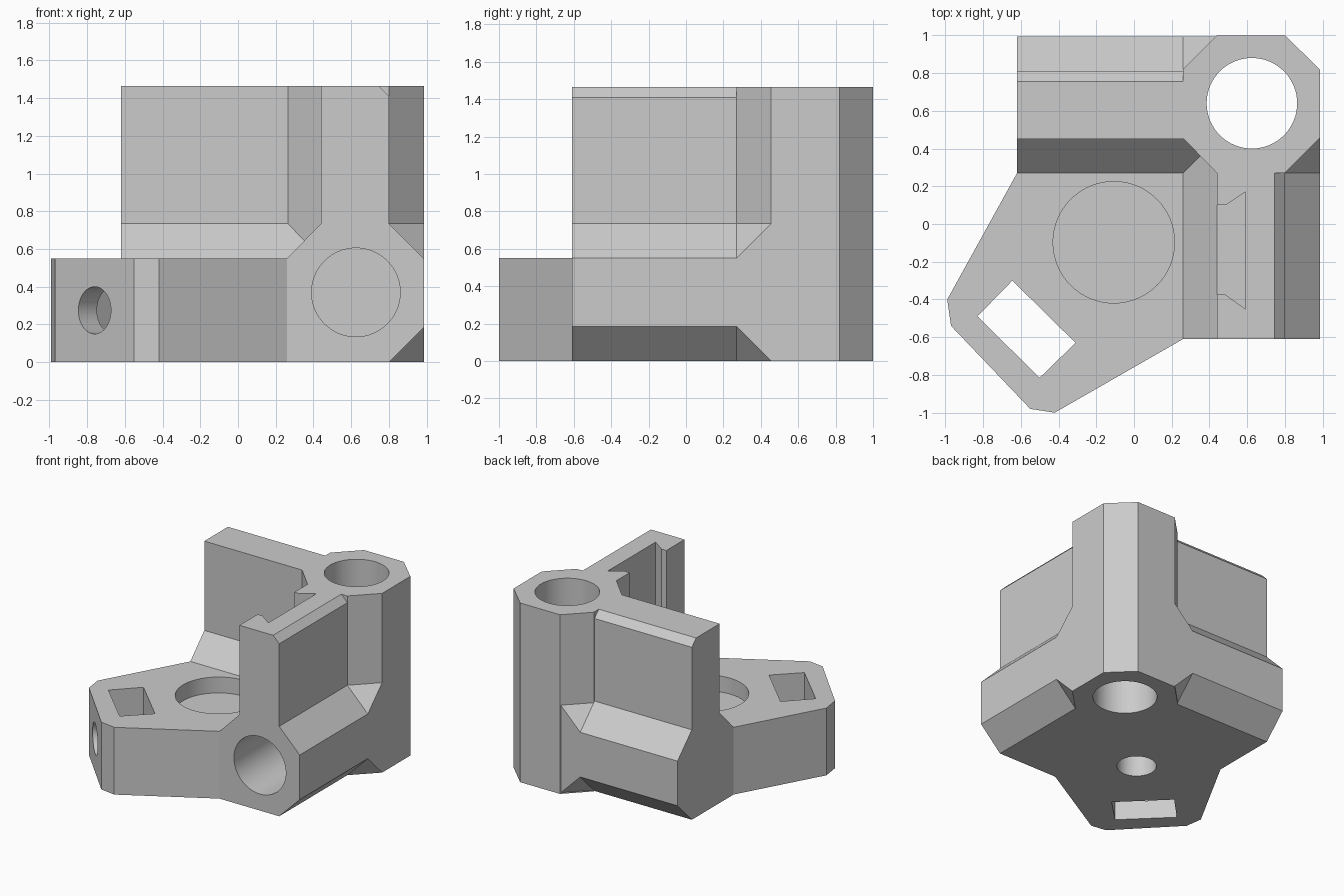
import bpy, bmesh
from itertools import product
from math import pi
from mathutils import Matrix, Vector

if "Cube" in bpy.data.objects:
    bpy.data.objects.remove(bpy.data.objects["Cube"], do_unlink=True)

grey = bpy.data.materials.new("plain_grey")
grey.use_nodes = True
colour = (0.6, 0.6, 0.6, 1)
grey.diffuse_color = colour
grey.node_tree.nodes["Principled BSDF"].inputs["Base Color"].default_value = colour

# Swaps the arm along y for the arm along x
SWAP = Matrix(((0, 1, 0, -0.01), (1, 0, 0, 0.01), (0, 0, 1, 0), (0, 0, 0, 1)))
SAME = Matrix.Identity(4)
TOP, ARM_TOP, BASE_TOP, END = 1.465, 0.735, 0.55, -0.61


def finish(name, bm, matrix=SAME):
    bm.transform(matrix)
    bmesh.ops.recalc_face_normals(bm, faces=bm.faces)
    mesh = bpy.data.meshes.new(name)
    bm.to_mesh(mesh)
    bm.free()
    mesh.materials.append(grey)
    obj = bpy.data.objects.new(name, mesh)
    bpy.context.collection.objects.link(obj)
    return obj


def prism(name, points, axis, lo, hi, matrix=SAME):
    bm = bmesh.new()
    place = (lambda a, b: (a, lo, b)) if axis == "y" else (lambda a, b: (a, b, lo))
    face = bm.faces.new([bm.verts.new(place(a, b)) for a, b in points])
    new = bmesh.ops.extrude_face_region(bm, geom=[face])["geom"]
    step = Vector((0, hi - lo, 0)) if axis == "y" else Vector((0, 0, hi - lo))
    bmesh.ops.translate(bm, vec=step, verts=[v for v in new if isinstance(v, bmesh.types.BMVert)])
    return finish(name, bm, matrix)


def rod(name, start, end, r1, r2, matrix=SAME):
    start, end = Vector(start), Vector(end)
    way = end - start
    bm = bmesh.new()
    turn = way.to_track_quat("Z", "Y").to_matrix().to_4x4()
    bmesh.ops.create_cone(bm, cap_ends=True, segments=64, radius1=r1, radius2=r2,
                          depth=way.length, matrix=Matrix.Translation((start + end) / 2) @ turn)
    return finish(name, bm, matrix)


def corner_fill(name, z_lo, z_hi, z_cut, matrix):
    # Box with one outer corner sliced off
    bm = bmesh.new()
    for p in product((0.80, 0.985), (0.27, 0.455), (z_lo, z_hi)):
        if p != (0.985, 0.27, z_cut):
            bm.verts.new(p)
    bmesh.ops.convex_hull(bm, input=bm.verts)
    return finish(name, bm, matrix)


def combine(body, tool, operation):
    mod = body.modifiers.new("combine", "BOOLEAN")
    mod.operation, mod.object, mod.solver = operation, tool, "EXACT"
    bpy.context.view_layer.objects.active = body
    bpy.ops.object.modifier_apply(modifier=mod.name)
    bpy.data.objects.remove(tool, do_unlink=True)


# Upright octagonal column
body = prism("corner_bracket", [(0.44, 0.27), (0.80, 0.27), (0.985, 0.455), (0.985, 0.82),
                                (0.80, 1), (0.44, 1), (0.26, 0.82), (0.26, 0.455)], "z", 0, TOP)

# Base plate with its tail
solids = [prism("base_plate", [(-0.62, 0.27), (-0.99, -0.40), (-0.97, -0.54), (-0.55, -0.98),
                               (-0.42, -1), (0.26, END), (0.5, END), (0.5, 0.5), (-0.62, 0.5)],
                "z", 0, BASE_TOP)]
cuts = []

# Two matching arms with walls, dovetail slots and blind bores
for side, m in (("left", SAME), ("back", SWAP)):
    solids.append(prism(side + "_arm", [(0.26, 0), (0.80, 0), (0.985, 0.185), (0.985, BASE_TOP),
                                        (0.80, ARM_TOP), (0.44, ARM_TOP), (0.26, BASE_TOP)],
                        "y", END, 0.64, m))
    solids.append(prism(side + "_wall", [(0.44, 0.6), (0.80, 0.6), (0.80, 1.41), (0.745, TOP),
                                         (0.44, TOP)], "y", END, 0.5, m))
    solids.append(corner_fill(side + "_upper_fill", BASE_TOP, ARM_TOP, ARM_TOP, m))
    solids.append(corner_fill(side + "_lower_fill", 0, 0.185, 0, m))
    cuts.append(prism(side + "_dovetail", [(0.40, 0.10), (0.485, 0.10), (0.59, 0.17), (0.59, -0.45),
                                           (0.485, -0.375), (0.40, -0.375)], "z", ARM_TOP, 1.6, m))
    cuts.append(rod(side + "_bore", (0.625, -0.8, 0.37), (0.625, 0.27, 0.37), 0.235, 0.235, m))

# Column bore, countersunk hole, tail slot and its cross hole
cuts.append(rod("column_bore", (0.625, 0.64, -0.2), (0.625, 0.64, 1.7), 0.24, 0.24))
for lo, hi, r1, r2 in ((-0.2, 0.3, 0.148, 0.148), (0.27, 0.42, 0.148, 0.298), (0.42, 0.7, 0.322, 0.322)):
    cuts.append(rod("countersink", (-0.107, -0.097, lo), (-0.107, -0.097, hi), r1, r2))
cuts.append(prism("tail_slot", [(-0.83, -0.49), (-0.645, -0.30), (-0.31, -0.63), (-0.50, -0.815)],
                  "z", -0.2, 0.8))
cuts.append(rod("tail_hole", (-0.9, -0.9, 0.275), (-0.57, -0.57, 0.275), 0.125, 0.125))

for s in solids:
    combine(body, s, "UNION")
for c in cuts:
    combine(body, c, "DIFFERENCE")

# Crisp edges, smooth bores
bpy.ops.object.select_all(action="DESELECT")
body.select_set(True)
bpy.context.view_layer.objects.active = body
bpy.ops.object.shade_smooth_by_angle(angle=pi / 9)
